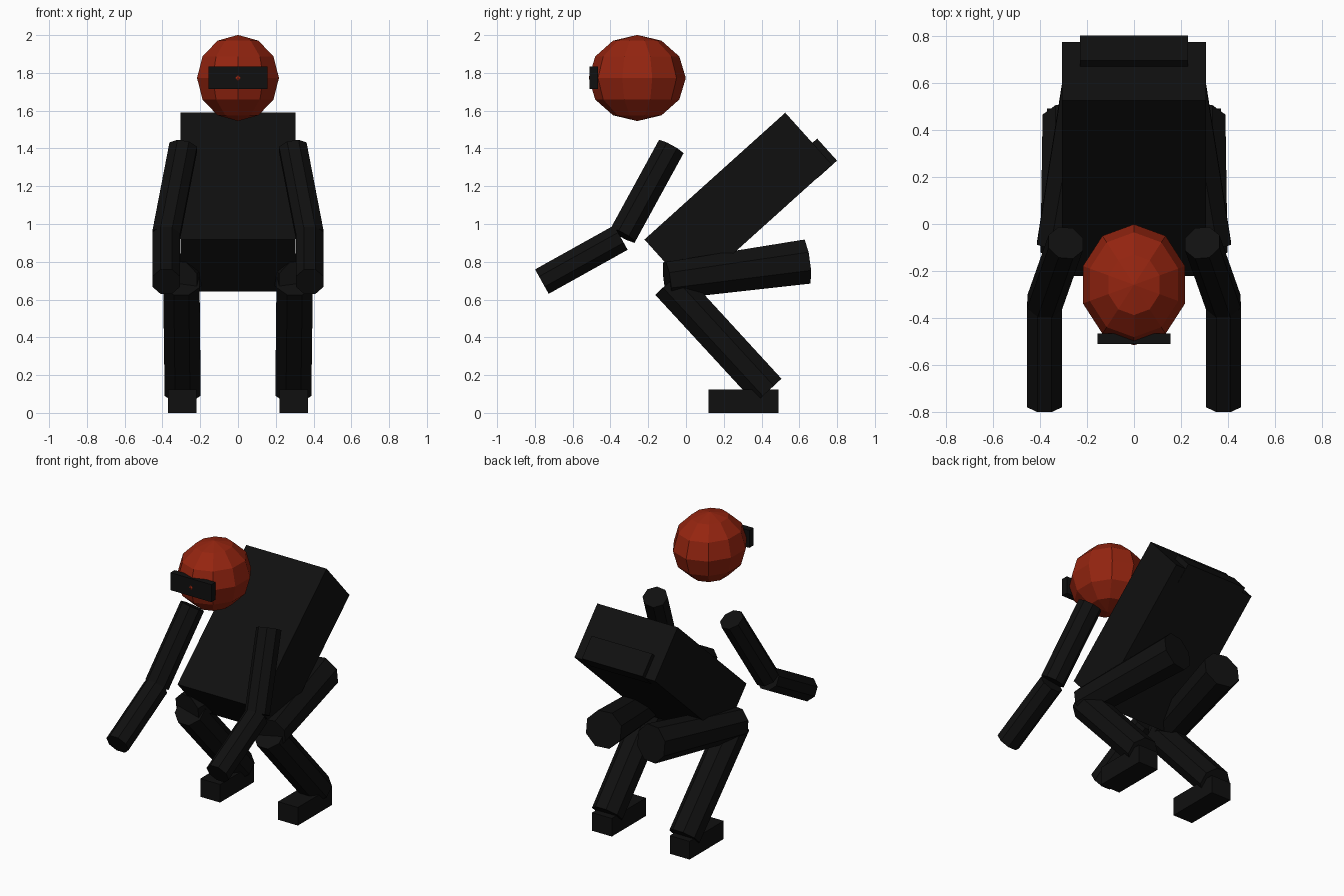
import bpy, bmesh, math
from mathutils import Matrix, Vector

if "Cube" in bpy.data.objects:
    bpy.data.objects.remove(bpy.data.objects["Cube"])


def material(name, rgb):
    m = bpy.data.materials.new(name)
    m.diffuse_color = (*rgb, 1)
    m.use_nodes = True
    m.node_tree.nodes["Principled BSDF"].inputs["Base Color"].default_value = m.diffuse_color
    return m


BLACK = material("matte black", (0.005, 0.005, 0.005))
RED = material("rust red", (0.30, 0.018, 0.005))


def finish(name, bm, mat):
    bmesh.ops.recalc_face_normals(bm, faces=bm.faces)
    mesh = bpy.data.meshes.new(name)
    bm.to_mesh(mesh)
    bm.free()
    mesh.materials.append(mat)
    ob = bpy.data.objects.new(name, mesh)
    bpy.context.collection.objects.link(ob)
    return ob


def box(name, lo, hi, mat=BLACK, frame=Matrix()):
    lo, hi = Vector(lo), Vector(hi)
    bm = bmesh.new()
    bmesh.ops.create_cube(bm, size=1)
    bm.transform(frame @ Matrix.Translation((lo + hi) / 2) @ Matrix.Diagonal((*(hi - lo), 1)))
    return finish(name, bm, mat)


def limb(name, a, b, ra, rb, mat=BLACK):
    """Eight-sided cylinder from a to b with flats facing sideways."""
    a, b = Vector(a), Vector(b)
    z = (b - a).normalized()
    x = Vector((1, 0, 0))
    x = (x - z * x.dot(z)).normalized()
    y = z.cross(x)
    rot = Matrix((x, y, z)).transposed().to_4x4()
    bm = bmesh.new()
    bmesh.ops.create_cone(bm, cap_ends=True, segments=8, radius1=ra, radius2=rb, depth=(b - a).length)
    bm.transform(Matrix.Translation((a + b) / 2) @ rot @ Matrix.Rotation(math.pi / 8, 4, 'Z'))
    return finish(name, bm, mat)


# Head: ten-sided ball with a vertex pointing forward
bm = bmesh.new()
bmesh.ops.create_uvsphere(bm, u_segments=10, v_segments=6, radius=1)
if max(v.co.y for v in bm.verts) < 0.99:
    bm.transform(Matrix.Rotation(math.pi / 2, 4, 'Z'))
bm.transform(Matrix.Translation((0, -0.258, 1.773)) @ Matrix.Diagonal((0.228, 0.257, 0.228, 1)))
finish("head", bm, RED)

# Visor across the face
box("visor", (-0.155, -0.51, 1.715), (0.155, -0.465, 1.835))

# Torso leaning back: local y runs up its length, local z through its depth
frame = Matrix.Translation((0, -0.22, 0.918)) @ Matrix.Rotation(math.radians(42), 4, 'X')
box("torso", (-0.305, 0, -0.37), (0.305, 1.003, 0), frame=frame)
box("end_plate", (-0.23, 0.9, -0.372), (0.23, 1.037, -0.215), frame=frame)

# Arms and legs, left and right
for s, side in ((-1, "left"), (1, "right")):
    limb(side + "_upper_arm", (s * 0.29, -0.08, 1.406), (s * 0.38, -0.335, 0.94), 0.08, 0.08)
    limb(side + "_forearm", (s * 0.38, -0.345, 0.928), (s * 0.38, -0.763, 0.695), 0.08, 0.08)
    limb(side + "_thigh", (s * 0.18, 0.635, 0.80), (s * 0.315, -0.10, 0.70), 0.127, 0.107)
    limb(side + "_shin", (s * 0.30, -0.092, 0.69), (s * 0.293, 0.435, 0.117), 0.104, 0.103)
    xs = sorted((s * 0.22, s * 0.37))
    box(side + "_foot", (xs[0], 0.12, 0), (xs[1], 0.49, 0.124))
